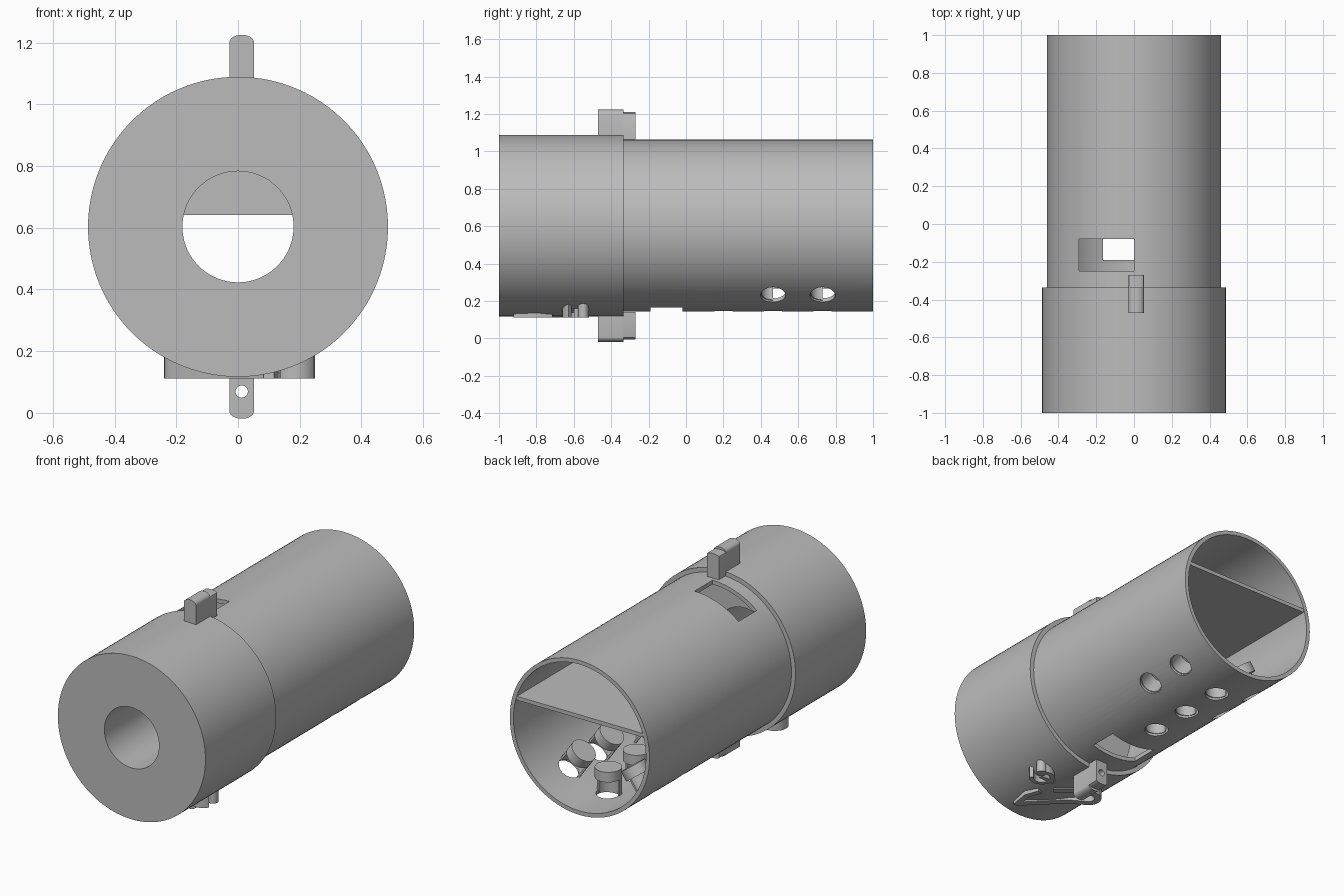
import bpy, bmesh
from math import sin, cos, pi, radians, sqrt, acos
from mathutils import Matrix, Vector

cube = bpy.data.objects.get("Cube")
if cube:
    bpy.data.objects.remove(cube)

AXIS_Z = 0.603
R_TUBE, R_IN, R_CAP, R_BORE = 0.46, 0.436, 0.486, 0.18

grey = bpy.data.materials.new("plain grey")
grey.use_nodes = True
grey.diffuse_color = (0.5, 0.5, 0.5, 1)
grey.node_tree.nodes["Principled BSDF"].inputs["Base Color"].default_value = (0.5, 0.5, 0.5, 1)

# Local frames: profile plane XY plus extrusion direction
ALONG_Y = Matrix(((1, 0, 0, 0), (0, 0, 1, 0), (0, 1, 0, 0), (0, 0, 0, 1)))
ALONG_Z = Matrix.Identity(4)


def finish(name, bm):
    bmesh.ops.recalc_face_normals(bm, faces=bm.faces)
    me = bpy.data.meshes.new(name)
    bm.to_mesh(me)
    bm.free()
    me.materials.append(grey)
    ob = bpy.data.objects.new(name, me)
    bpy.context.collection.objects.link(ob)
    return ob


def prism(name, pts, lo, hi, frame):
    bm = bmesh.new()
    face = bm.faces.new([bm.verts.new((p[0], p[1], lo)) for p in pts])
    ext = bmesh.ops.extrude_face_region(bm, geom=[face])
    new = [v for v in ext["geom"] if isinstance(v, bmesh.types.BMVert)]
    bmesh.ops.translate(bm, verts=new, vec=(0, 0, hi - lo))
    bm.transform(frame)
    return finish(name, bm)


def arc(cx, cy, r, a0, a1, n):
    return [(cx + r * cos(a0 + (a1 - a0) * i / n), cy + r * sin(a0 + (a1 - a0) * i / n))
            for i in range(n + 1)]


def box(name, x0, x1, y0, y1, z0, z1):
    return prism(name, [(x0, y0), (x1, y0), (x1, y1), (x0, y1)], z0, z1, ALONG_Z)


def band(name, path, width, lo, hi):
    # Ribbon of constant width following a path in plan
    ps = [Vector(p) for p in path]
    left, right = [], []
    for i, p in enumerate(ps):
        d = (ps[min(i + 1, len(ps) - 1)] - ps[max(i - 1, 0)]).normalized()
        n = Vector((-d.y, d.x)) * width / 2
        left.append(p + n)
        right.append(p - n)
    return prism(name, left + right[::-1], lo, hi, ALONG_Z)


def lathe(name, profile, n=96):
    # Closed (radius, y) profile turned around the tube axis
    bm = bmesh.new()
    rings = [[bm.verts.new((r * cos(2 * pi * i / n), y, AXIS_Z + r * sin(2 * pi * i / n)))
              for r, y in profile] for i in range(n)]
    m = len(profile)
    for i in range(n):
        a, b = rings[i], rings[(i + 1) % n]
        for j in range(m):
            k = (j + 1) % m
            bm.faces.new((a[j], a[k], b[k], b[j]))
    return finish(name, bm)


def cut(ob, cutters):
    for c in cutters:
        c.hide_render = True
        mod = ob.modifiers.new("cut", "BOOLEAN")
        mod.operation, mod.solver, mod.object = "DIFFERENCE", "EXACT", c
    bpy.context.view_layer.update()
    dg = bpy.context.evaluated_depsgraph_get()
    me = bpy.data.meshes.new_from_object(ob.evaluated_get(dg))
    ob.modifiers.clear()
    ob.data = me
    for c in cutters:
        bpy.data.objects.remove(c)


def radial_frame(angle, y):
    # Local z points outward, at an angle from straight down
    return Matrix.Translation((0, y, AXIS_Z)) @ Matrix.Rotation(pi - angle, 4, "Y")


parts = []

# Front cap and main tube
cap = lathe("front_cap", [(R_BORE, -1), (R_CAP, -1), (R_CAP, -0.335),
                          (R_TUBE, -0.335), (R_TUBE, -0.55), (R_BORE, -0.55)])
tube = lathe("main_tube", [(R_IN, -0.549), (R_TUBE, -0.549), (R_TUBE, 1), (R_IN, 1)])

# Slots and three rows of round openings
cutters = [box("top_slot", -0.29, 0, -0.25, -0.08, 0.8, 1.2),
           box("bottom_slot", -0.165, 0.14, -0.19, -0.02, 0, 0.35)]
spots = [(radians(a), y) for a in (-36, 0, 36) for y in (0.2, 0.465, 0.73)]
for a, y in spots:
    cutters.append(prism("hole", arc(0, 0, 0.067, 0, 2 * pi, 32)[:-1], 0.39, 0.6,
                         radial_frame(a, y)))
cut(tube, cutters)
parts += [cap, tube]

# Hooded plug over each opening: disc on a half-round wall
for a, y in spots:
    f = radial_frame(a, y)
    parts.append(prism("plug_disc", arc(0, 0, 0.074, 0, 2 * pi, 32)[:-1], 0.275, 0.335, f))
    half = arc(0, 0, 0.074, pi, 2 * pi, 16) + arc(0, 0, 0.062, 2 * pi, pi, 16)
    parts.append(prism("plug_wall", half, 0.335, 0.445, f))

# Shelf and the bulkhead closing the upper chamber
w = sqrt(R_IN ** 2 - 0.13 ** 2)
parts.append(box("shelf", -w, w, -0.05, 0.998, 0.715, 0.738))
a0 = pi / 2 - acos(0.037 / R_IN)
parts.append(prism("bulkhead", arc(0, AXIS_Z, R_IN + 0.005, a0, pi - a0, 40),
                   -0.06, -0.04, ALONG_Y))

# Pierced lugs above and below
LUG_X = 0.012
for name, side in (("top_lug", 1), ("bottom_lug", -1)):
    for part, y0, y1, tip in (("front", -0.47, -0.335, 0.622), ("back", -0.335, -0.27, 0.608)):
        root = 0.475 if part == "front" else 0.462
        pts = [(LUG_X - 0.04, root), (LUG_X + 0.04, root)]
        rise = 0.025 if part == "front" else 0.012
        for i in range(13):
            t = pi * i / 12
            pts.append((LUG_X + 0.04 * cos(t), tip - rise + rise * sin(t)))
        pts = [(x, AXIS_Z + side * r) for x, r in pts]
        lug = prism(name + "_" + part, pts, y0, y1, ALONG_Y)
        eye = arc(LUG_X, AXIS_Z + side * 0.55 - 0.0 + 0.016 * (side > 0) + 0.016 * (side < 0),
                  0.02, 0, 2 * pi, 24)[:-1]
        cut(lug, [prism("eye", eye, -0.6, -0.1, ALONG_Y)])
        parts.append(lug)

# Raised hook and small catch under the cap
LOW = 0.111
hook = [(0.10, -0.90), (0.0, -0.80), (-0.10, -0.70)]
hook += arc(-0.165, -0.60, 0.055, 1.25 * pi, 0.4 * pi, 10)
hook += [(-0.06, -0.57), (0.04, -0.66)]
parts.append(band("hook", hook, 0.04, LOW, 0.19))
parts.append(band("hook_barb", [(0.10, -0.92), (0.12, -0.80), (0.09, -0.72)], 0.035, LOW, 0.16))
ring = arc(0.185, -0.59, 0.06, 0, 2 * pi, 24)
parts.append(band("catch_ring", ring[2:-2], 0.025, LOW, 0.2))
parts.append(box("catch_bar", 0.10, 0.20, -0.60, -0.575, LOW, 0.18))
parts.append(prism("catch_post", arc(0.222, -0.55, 0.028, 0, 2 * pi, 20)[:-1],
                   LOW, 0.21, ALONG_Z))

# Smooth shading with crisp edges
bpy.ops.object.select_all(action="DESELECT")
for ob in parts:
    ob.select_set(True)
bpy.context.view_layer.objects.active = parts[0]
bpy.ops.object.shade_smooth_by_angle(angle=radians(30))
